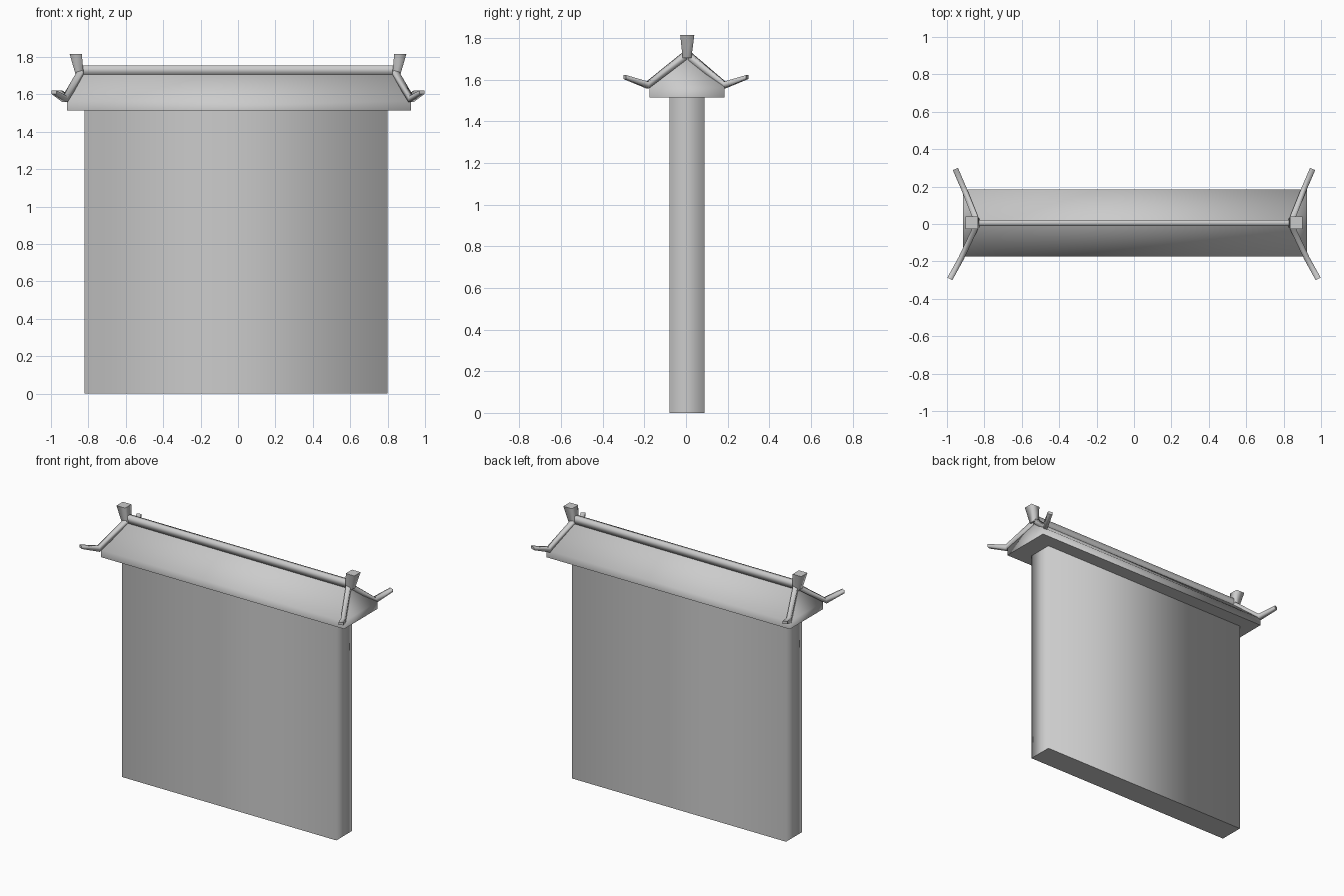
import bpy
import bmesh
from mathutils import Vector

cube = bpy.data.objects.get("Cube")
if cube:
    bpy.data.objects.remove(cube, do_unlink=True)

grey = bpy.data.materials.new("plain_grey")
grey.use_nodes = True
colour = (0.6, 0.6, 0.6, 1)
grey.diffuse_color = colour
grey.node_tree.nodes["Principled BSDF"].inputs["Base Color"].default_value = colour


def loft(name, rings):
    """Skin four-sided rings into a solid: soft sides, crisp end caps."""
    bm = bmesh.new()
    loops = [[bm.verts.new(p) for p in ring] for ring in rings]
    caps = [bm.faces.new(loops[0]), bm.faces.new(loops[-1])]
    for a, b in zip(loops, loops[1:]):
        for i in range(4):
            j = (i + 1) % 4
            bm.faces.new((a[i], a[j], b[j], b[i]))
    bmesh.ops.recalc_face_normals(bm, faces=bm.faces)
    for f in bm.faces:
        f.smooth = True
    for cap in caps:
        for e in cap.edges:
            e.smooth = False
    mesh = bpy.data.meshes.new(name)
    bm.to_mesh(mesh)
    bm.free()
    mesh.materials.append(grey)
    obj = bpy.data.objects.new(name, mesh)
    bpy.context.collection.objects.link(obj)
    return obj


def level(x0, x1, y0, y1, z):
    """Horizontal rectangle."""
    return [(x0, y0, z), (x1, y0, z), (x1, y1, z), (x0, y1, z)]


def upright(x, y0, y1, z0, z1):
    """Rectangle across the length of the wall."""
    return [(x, y0, z0), (x, y1, z0), (x, y1, z1), (x, y0, z1)]


# Wall slab
loft("wall", [level(-0.82, 0.80, -0.08, 0.09, z) for z in (0, 1.52)])

# Hipped roof with a short upright eave
loft("roof", [level(-0.915, 0.925, -0.175, 0.185, 1.515),
              level(-0.915, 0.925, -0.175, 0.185, 1.565),
              level(-0.835, 0.835, 0.0, 0.012, 1.715)])

# Ridge beam
loft("ridge_beam", [upright(x, -0.01, 0.022, 1.705, 1.755) for x in (-0.84, 0.83)])


# Hip ribs with upturned tips
def hip_rib(name, points):
    run = Vector(points[-1][:2]) - Vector(points[0][:2])
    side = Vector((run.y, -run.x)).normalized() * 0.015
    rings = []
    for x, y, z0, z1 in points:
        rings.append([(x - side.x, y - side.y, z0), (x + side.x, y + side.y, z0),
                      (x + side.x, y + side.y, z1), (x - side.x, y - side.y, z1)])
    loft(name, rings)


for side_name, s in (("left", 1), ("right", -1)):
    for end_name, d, elbow_x, tip_x in (("front", -1, 0.925, 0.985),
                                        ("back", 1, 0.908, 0.955)):
        hip_rib(f"{end_name}_{side_name}_hip_rib",
                [(s * 0.84, 0.005 + d * 0.01, 1.695, 1.735),
                 (s * elbow_x, d * 0.185, 1.558, 1.59),
                 (s * tip_x, d * 0.294, 1.603, 1.622)])

    # Flared finial leaning outward at each ridge end
    inner, outer = (0.825, 0.868), (0.835, 0.90)
    loft(f"{side_name}_finial",
         [level(s * inner[0], s * inner[1], -0.016, 0.026, 1.705),
          level(s * outer[0], s * outer[1], -0.028, 0.04, 1.815)])
